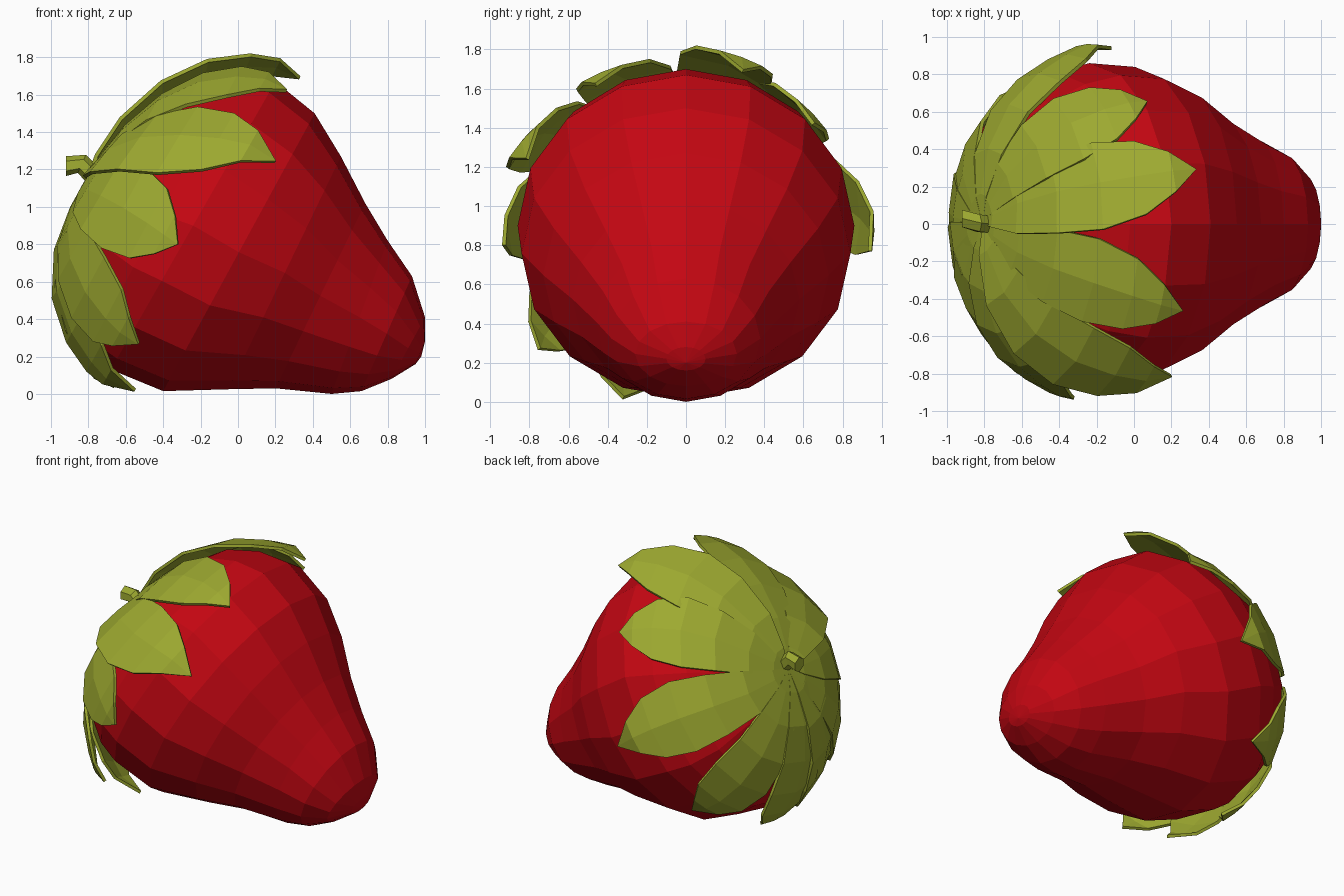
import bpy, bmesh, math
from mathutils import Vector

if "Cube" in bpy.data.objects:
    bpy.data.objects.remove(bpy.data.objects["Cube"])

def material(name, rgb):
    m = bpy.data.materials.new(name)
    m.diffuse_color = (*rgb, 1)
    m.use_nodes = True
    m.node_tree.nodes["Principled BSDF"].inputs["Base Color"].default_value = m.diffuse_color
    return m

RED = material("red_skin", (0.55, 0.002, 0.006))
GREEN = material("leaf_green", (0.34, 0.40, 0.03))

def make(name, bm, mat):
    bmesh.ops.remove_doubles(bm, verts=bm.verts, dist=1e-4)
    bmesh.ops.recalc_face_normals(bm, faces=bm.faces)
    me = bpy.data.meshes.new(name)
    bm.to_mesh(me)
    bm.free()
    me.materials.append(mat)
    ob = bpy.data.objects.new(name, me)
    bpy.context.collection.objects.link(ob)
    return ob

def loft(bm, rows, closed):
    rows = [[bm.verts.new(p) for p in r] for r in rows]
    for a, b in zip(rows, rows[1:]):
        n = len(a)
        for i in range(n if closed else n - 1):
            j = (i + 1) % n
            bm.faces.new((a[i], a[j], b[j], b[i]))
    return rows

# Tilted fruit slices: top x, top z, bottom x, bottom z, half width in y
RINGS = [(-0.78, 1.14, -0.78, 1.14, 0.0),
         (-0.68, 1.31, -0.90, 0.91, 0.23),
         (-0.48, 1.52, -0.97, 0.66, 0.50),
         (-0.25, 1.66, -0.92, 0.40, 0.70),
         (-0.02, 1.70, -0.80, 0.22, 0.81),
         (0.20, 1.67, -0.68, 0.13, 0.86),
         (0.41, 1.50, -0.40, 0.015, 0.84),
         (0.55, 1.27, -0.05, 0.025, 0.73),
         (0.68, 1.02, 0.20, 0.03, 0.58),
         (0.80, 0.82, 0.50, 0.0, 0.46),
         (0.93, 0.63, 0.66, 0.015, 0.38),
         (1.00, 0.41, 0.82, 0.08, 0.26),
         (1.00, 0.28, 0.95, 0.16, 0.10),
         (0.98, 0.20, 0.98, 0.20, 0.0)]

def ring_at(u):
    i = min(int(u), len(RINGS) - 2)
    f = u - i
    return [a + (b - a) * f for a, b in zip(RINGS[i], RINGS[i + 1])]

def skin(u, th):
    tx, tz, bx, bz, w = ring_at(u)
    c = math.cos(th)
    return Vector(((tx + bx) / 2 + (tx - bx) / 2 * c, w * math.sin(th),
                   (tz + bz) / 2 + (tz - bz) / 2 * c))

# Fruit body
bm = bmesh.new()
SEG = 16
rows = [[skin(u, 2 * math.pi * k / SEG) for k in range(SEG)] for u in range(1, len(RINGS) - 1)]
vr = loft(bm, rows, True)
for ring, u in ((vr[0], 0), (vr[-1], len(RINGS) - 1)):
    pole = bm.verts.new(skin(u, 0))
    for k in range(SEG):
        bm.faces.new((ring[k], ring[(k + 1) % SEG], pole))
make("fruit_body", bm, RED)

# Leaves: follow the skin from the stem and bend out to each tip
# tip x, y, z, lift of the raised edge, sideways swing
TIPS = [(0.33, 0.29, 1.69, 0.09, -0.04), (0.07, 0.65, 1.42, 0.05, -0.04),
        (-0.12, 0.94, 0.77, 0.03, -0.08), (-0.48, 0.62, 0.29, 0.03, 0),
        (-0.66, 0.10, 0.04, 0.03, 0), (-0.55, -0.32, 0.02, 0.04, 0),
        (-0.53, -0.75, 0.27, 0.03, 0), (-0.32, -0.93, 0.80, 0.04, 0.1),
        (0.20, -0.81, 1.24, 0.10, -0.06), (0.26, -0.46, 1.62, 0.03, 0.07)]
MID = Vector((-0.2, 0, 0.85))
PROFILE = [(0.0, 0.0), (0.12, 0.09), (0.28, 0.15), (0.45, 0.205), (0.62, 0.235),
           (0.78, 0.20), (0.90, 0.11), (1.0, 0.0)]

for n, (x, y, z, lift, swing) in enumerate(TIPS):
    tip = Vector((x, y, z))
    _, u1, th1 = min(((skin(u / 10, math.radians(a)) - tip).length, u / 10, math.radians(a))
                     for u in range(35, 66) for a in range(-180, 180, 3))
    bend = tip - skin(u1, th1)
    rows = []
    for t, hw in PROFILE:
        u = u1 * t
        spread = min(hw / max(ring_at(u)[4], 0.05), 0.42)
        row = []
        for s in (-1, 0, 1):
            p = skin(u, th1 + s * spread + swing * math.sin(math.pi * t))
            out = (p - MID).normalized()
            up = 0.025 + (lift - 0.025) * math.sin(math.pi * t) * (1 - s) / 2
            if t == 1:
                up = 0
            row.append(p + out * up + bend * t ** 3)
        rows.append(row)
    bm = bmesh.new()
    loft(bm, rows, False)
    bmesh.ops.remove_doubles(bm, verts=bm.verts, dist=1e-4)
    bmesh.ops.dissolve_degenerate(bm, edges=bm.edges, dist=1e-5)
    leaf = make(f"leaf_{n + 1}", bm, GREEN)
    sol = leaf.modifiers.new("thickness", "SOLIDIFY")
    sol.thickness = 0.02
    sol.offset = 0

# Bent six-sided stem
bm = bmesh.new()
PATH = [((-0.72, -0.01, 1.11), (-0.7, 0.7)), ((-0.835, 0.005, 1.23), (-0.9, 0.4)),
        ((-0.92, 0.03, 1.218), (-1, 0))]
rows = []
for (px, py, pz), (dx, dz) in PATH:
    d = Vector((dx, 0, dz)).normalized()
    side, up = Vector((0, 1, 0)), Vector((-d.z, 0, d.x))
    rows.append([Vector((px, py, pz)) + 0.053 * (math.cos(k * math.pi / 3) * up
                 + math.sin(k * math.pi / 3) * side) for k in range(6)])
vr = loft(bm, rows, True)
bm.faces.new(vr[0])
bm.faces.new(vr[-1])
make("stem", bm, GREEN)
